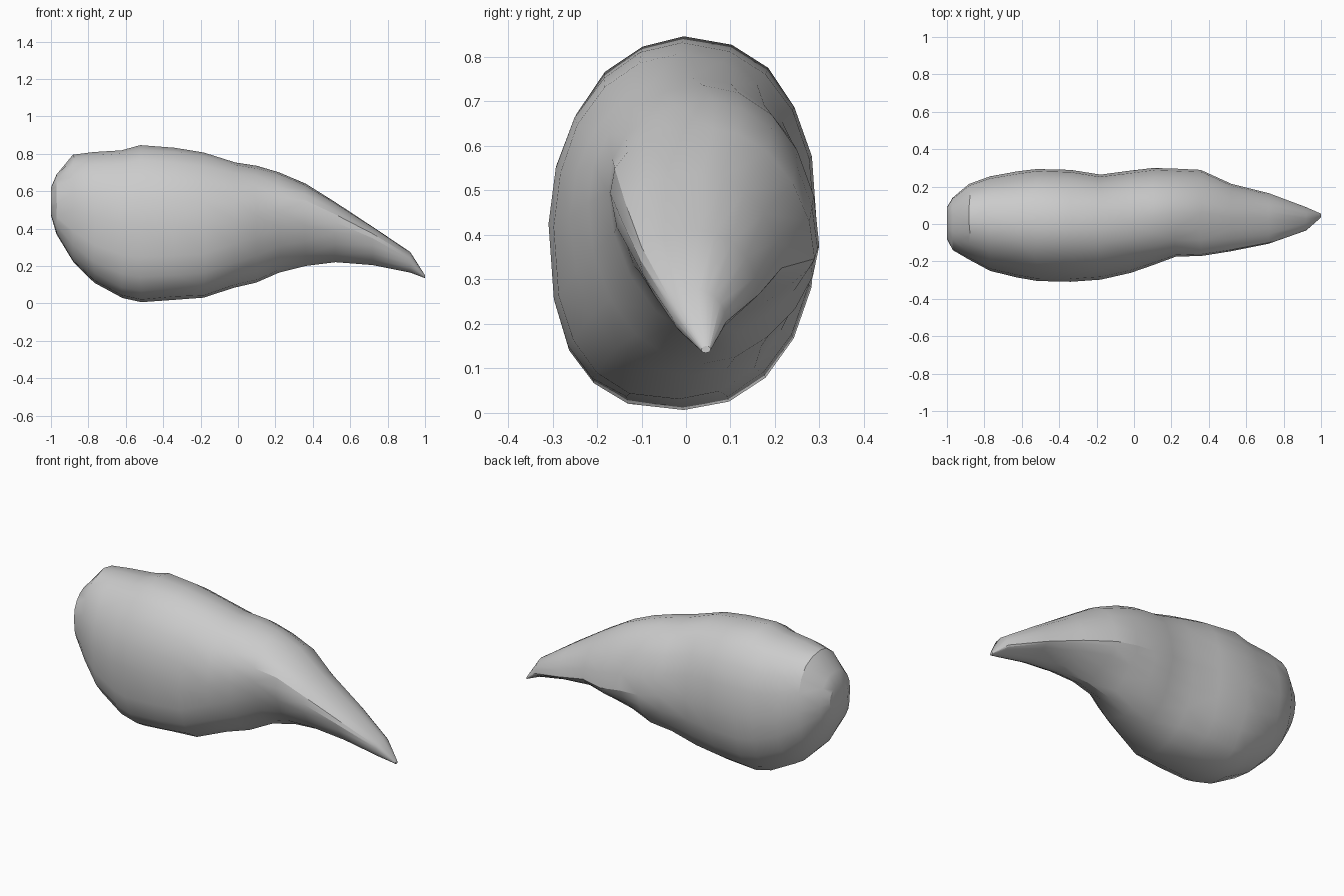
import bpy
import bmesh
import math
import random

cube = bpy.data.objects.get("Cube")
if cube:
    bpy.data.objects.remove(cube, do_unlink=True)

random.seed(4)
SIDES = 20

# Fullness of each quarter (below 1 boxy, above 1 pinched), at body and at tail,
# keyed by (is_upper, is_back)
FULLNESS = {
    (True, True): (.87, 1.15),
    (True, False): (1.0, .85),
    (False, False): (.74, 1.25),
    (False, True): (.92, 1.3),
}

# Cross-sections from blunt end to tip:
# x, bottom, top, front, back, lean, blend from body to tail
SECTIONS = [
    (-1.0, .47, .62, -.08, .09, 0, 0),
    (-.97, .37, .69, -.14, .14, 0, 0),
    (-.88, .22, .795, -.19, .215, 0, 0),
    (-.77, .11, .81, -.25, .255, 0, 0),
    (-.62, .03, .82, -.285, .28, 0, 0),
    (-.52, .005, .845, -.305, .295, 0, 0),
    (-.34, .02, .83, -.308, .29, 0, 0),
    (-.18, .03, .805, -.297, .265, 0, .1),
    (-.02, .085, .755, -.26, .285, -.08, .3),
    (.10, .11, .735, -.22, .30, -.18, .5),
    (.22, .165, .70, -.175, .295, -.27, .8),
    (.36, .20, .64, -.17, .29, -.32, 1),
    (.52, .22, .54, -.145, .215, -.3, 1),
    (.72, .205, .41, -.105, .165, -.3, 1),
    (.92, .165, .275, -.035, .09, -.25, .6),
    (1.0, .135, .15, .035, .055, 0, 0),
]


def shaped(value, power):
    """Squares off or pinches an ellipse."""
    return math.copysign(abs(value) ** power, value)


def section_ring(bm, x, bottom, top, front, back, lean, tail):
    ry, rz = (back - front) / 2, (top - bottom) / 2
    rough = .018 * min(ry, rz) if -.99 < x < .99 else 0
    ring = []
    for i in range(SIDES):
        a = math.tau * i / SIDES
        c, s = math.cos(a), math.sin(a)
        at_body, at_tail = FULLNESS[s > 0, c > 0]
        power = at_body + (at_tail - at_body) * tail
        y, z = ry * shaped(c, power), rz * shaped(s, power)
        # Lean shifts the widest line up on the front and down on the back
        z += lean * y * (1 - abs(s))
        swell = 1 + random.uniform(-rough, rough)
        shift = random.uniform(-rough, rough)
        ring.append(bm.verts.new((x + shift, (front + back) / 2 + y * swell,
                                  (top + bottom) / 2 + z * swell)))
    return ring


# Tapered body lofted through the sections
bm = bmesh.new()
rings = [section_ring(bm, *s) for s in SECTIONS]
for r0, r1 in zip(rings, rings[1:]):
    for i in range(SIDES):
        j = (i + 1) % SIDES
        bm.faces.new((r0[i], r0[j], r1[j], r1[i]))
bm.faces.new(rings[0])
bm.faces.new(rings[-1])
bmesh.ops.triangulate(bm, faces=bm.faces[:])
bmesh.ops.recalc_face_normals(bm, faces=bm.faces[:])
mesh = bpy.data.meshes.new("tapered_body")
bm.to_mesh(mesh)
bm.free()
body = bpy.data.objects.new("tapered_body", mesh)
bpy.context.collection.objects.link(body)

# Plain grey surface
grey = bpy.data.materials.new("plain_grey")
grey.use_nodes = True
colour = (.6, .6, .6, 1)
grey.diffuse_color = colour
grey.node_tree.nodes["Principled BSDF"].inputs["Base Color"].default_value = colour
mesh.materials.append(grey)

bpy.ops.object.select_all(action="DESELECT")
body.select_set(True)
bpy.context.view_layer.objects.active = body
bpy.ops.object.shade_smooth_by_angle(angle=math.radians(25))
